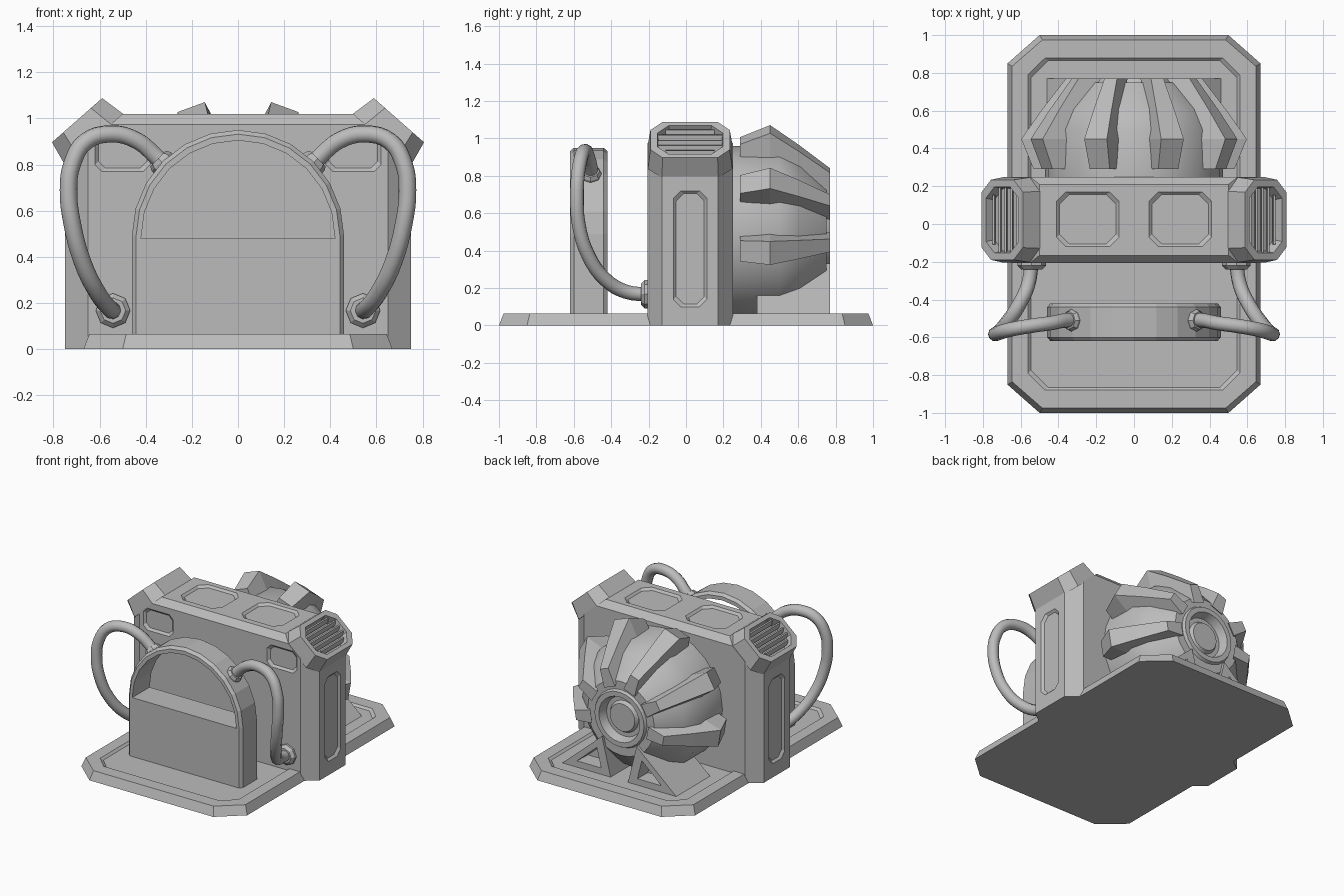
import bpy, bmesh
from math import sin, cos, pi, radians
from mathutils import Vector, Matrix

if "Cube" in bpy.data.objects:
    bpy.data.objects.remove(bpy.data.objects["Cube"])

grey = bpy.data.materials.new("plain_grey")
grey.use_nodes = True
grey.diffuse_color = (0.5, 0.5, 0.5, 1)
grey.node_tree.nodes["Principled BSDF"].inputs["Base Color"].default_value = (0.5, 0.5, 0.5, 1)


def finish(name, bm, smooth=False):
    bmesh.ops.recalc_face_normals(bm, faces=bm.faces)
    mesh = bpy.data.meshes.new(name)
    bm.to_mesh(mesh)
    bm.free()
    mesh.materials.append(grey)
    obj = bpy.data.objects.new(name, mesh)
    bpy.context.collection.objects.link(obj)
    if smooth:
        bpy.ops.object.select_all(action='DESELECT')
        obj.select_set(True)
        bpy.context.view_layer.objects.active = obj
        bpy.ops.object.shade_smooth_by_angle(angle=radians(32))
    return obj


def frame(origin, u, v):
    """Matrix whose local x, y, z axes are u, v and their normal."""
    u, v = Vector(u).normalized(), Vector(v).normalized()
    m = Matrix((u, v, u.cross(v))).transposed().to_4x4()
    m.translation = origin
    return m


def loft_bm(rings, matrix=Matrix()):
    """Join rings of equal point count and cap both ends."""
    bm = bmesh.new()
    loops = [[bm.verts.new(matrix @ Vector(p)) for p in r] for r in rings]
    n = len(loops[0])
    for a, b in zip(loops, loops[1:]):
        for i in range(n):
            j = (i + 1) % n
            bm.faces.new((a[i], a[j], b[j], b[i]))
    bm.faces.new(loops[0][::-1])
    bm.faces.new(loops[-1])
    return bm


def loft(name, rings, matrix=Matrix(), smooth=False):
    return finish(name, loft_bm(rings, matrix), smooth)


def octagon(a, b, ca, cb, h):
    """Rectangle of half sizes a, b with corners cut by ca, cb, at height h."""
    return [(x, y, h) for x, y in (
        (a - ca, -b), (a, cb - b), (a, b - cb), (a - ca, b),
        (ca - a, b), (-a, b - cb), (-a, cb - b), (ca - a, -b))]


def circle(r, h, n):
    return [(r * cos(2 * pi * i / n), r * sin(2 * pi * i / n), h) for i in range(n)]


def cut(obj, cutter):
    """Subtract the cutter, then remove it."""
    cutter.hide_render = True
    mod = obj.modifiers.new("cut", 'BOOLEAN')
    mod.operation, mod.solver, mod.object = 'DIFFERENCE', 'EXACT', cutter
    bpy.ops.object.select_all(action='DESELECT')
    obj.select_set(True)
    bpy.context.view_layer.objects.active = obj
    bpy.ops.object.modifier_apply(modifier="cut")
    bpy.data.objects.remove(cutter)


def sink_panel(obj, origin, u, v, a, b, corner, depth=0.015):
    """Sink a shallow sloped panel with clipped corners into a face."""
    rings = [octagon(a + d, b + d, corner, corner, h)
             for d, h in ((-0.015, -depth), (0.005, depth / 3))]
    cut(obj, loft("panel_cutter", rings, frame(origin, u, v)))


X, Y, Z = (1, 0, 0), (0, 1, 0), (0, 0, 1)

# Base plate
base = loft("base_plate", [octagon(0.67, 1, 0.17, 0.15, 0),
                           octagon(0.645, 0.975, 0.16, 0.14, 0.065)])
sink_panel(base, (0, 0, 0.065), X, Y, 0.56, 0.88, 0.09)

# Main body: clipped plan, then sloped shoulders and top edges
bm = loft_bm([octagon(0.75, 0.228, 0.1, 0.078, h) for h in (0, 1.02)],
             Matrix.Translation((0, 0.022, 0)))
slopes = [((s * 0.75, 0, 0.8), (s * 0.66, 0, 0.75)) for s in (1, -1)]
slopes += [((0, -0.206, 0.975), (0, -1, 0.9)), ((0, 0.25, 0.975), (0, 1, 0.9))]
for point, normal in slopes:
    cutting = bmesh.ops.bisect_plane(bm, geom=bm.verts[:] + bm.edges[:] + bm.faces[:],
                                     plane_co=point, plane_no=normal, clear_outer=True)
    bmesh.ops.holes_fill(bm, edges=[e for e in bm.edges if e.is_boundary])
body = finish("main_body", bm)
for s in (1, -1):
    sink_panel(body, (s * 0.245, 0.025, 1.02), X, Y, 0.165, 0.145, 0.05)
    sink_panel(body, (s * 0.5, -0.206, 0.85), X, Z, 0.12, 0.08, 0.03)
    sink_panel(body, (s * 0.75, 0.022, 0.41), (0, s, 0), Z, 0.09, 0.31, 0.04)

# Corner vents with slats
for s, side in ((1, "left"), (-1, "right")):
    m = frame((s * 0.625, 0.022, 0.91), (0, s, 0), (-s * 0.75, 0, 0.66))
    loft("vent_" + side, [octagon(0.226, 0.17, 0.075, 0.07, -0.01),
                          octagon(0.212, 0.145, 0.065, 0.065, 0.11),
                          octagon(0.175, 0.115, 0.06, 0.06, 0.11),
                          octagon(0.165, 0.108, 0.06, 0.06, 0.05)], m)
    for i in range(5):
        v = (i - 2) * 0.042
        half = 0.172 - max(0, abs(v) - 0.05) * 1.2
        slat = [[(u, v - 0.013, 0.07), (u, v - 0.003, 0.065),
                 (u, v + 0.017, 0.095), (u, v + 0.007, 0.1)] for u in (-half, half)]
        loft(f"vent_slat_{side}_{i + 1}", slat, m)


# Front arched pack with an open window
def arch(r, foot, spring, y, n=12):
    top = [(r * cos(pi * i / n), y, spring + r * sin(pi * i / n)) for i in range(n + 1)]
    return [(r, y, foot)] + top + [(-r, y, foot)]


pack = loft("front_pack", [arch(0.46 - d, 0.05, 0.49, y) for d, y in
                           ((0.018, -0.62), (0, -0.6), (0, -0.44), (0.018, -0.42))])
cut(pack, loft("window_cutter", [arch(0.42, 0.48, 0.485, y) for y in (-0.7, -0.35)]))

# Hoses and their collars
path = [(0.31, -0.51, 0.79), (0.36, -0.51, 0.84), (0.44, -0.525, 0.905), (0.55, -0.54, 0.933),
        (0.66, -0.56, 0.9), (0.72, -0.578, 0.8), (0.735, -0.583, 0.69), (0.72, -0.575, 0.55),
        (0.675, -0.525, 0.38), (0.61, -0.43, 0.245), (0.56, -0.32, 0.18), (0.54, -0.19, 0.165)]
for s, side in ((1, "left"), (-1, "right")):
    curve = bpy.data.curves.new("hose_" + side, 'CURVE')
    curve.dimensions = '3D'
    curve.bevel_depth, curve.bevel_resolution, curve.resolution_u = 0.038, 3, 4
    curve.use_fill_caps = True
    spline = curve.splines.new('BEZIER')
    spline.bezier_points.add(len(path) - 1)
    for bp, (x, y, z) in zip(spline.bezier_points, path):
        bp.co = (s * x, y, z)
        bp.handle_left_type = bp.handle_right_type = 'AUTO'
    curve.materials.append(grey)
    hose = bpy.data.objects.new("hose_" + side, curve)
    bpy.context.collection.objects.link(hose)
    bpy.ops.object.select_all(action='DESELECT')
    hose.select_set(True)
    bpy.context.view_layer.objects.active = hose
    bpy.ops.object.convert(target='MESH')
    bpy.ops.object.shade_smooth_by_angle(angle=radians(40))
    loft("body_collar_" + side, [circle(r, h, 8) for r, h in
                                 ((0.075, -0.01), (0.075, 0.015), (0.055, 0.035))],
         frame((s * 0.542, -0.206, 0.167), X, Z))
    loft("pack_collar_" + side, [circle(r, h, 8) for r, h in
                                 ((0.058, -0.02), (0.058, 0.012), (0.048, 0.03))],
         frame((s * 0.325, -0.51, 0.805), Y, (-s, 0, 1) if s > 0 else (-s, 0, -1)
               ) if s > 0 else frame((-0.325, -0.51, 0.805), Y, (-1, 0, -1)))

# Rear turbine dome with a recessed hub
AXIS = 0.49
loft("turbine_dome", [circle(r, h, 24) for r, h in (
    (0.47, 0.24), (0.47, 0.5), (0.41, 0.61), (0.27, 0.75), (0.21, 0.75), (0.2, 0.77),
    (0.165, 0.77), (0.145, 0.71), (0.115, 0.71), (0.1, 0.735))],
     frame((0, 0, AXIS), (-1, 0, 0), Z), smooth=True)

# Turbine fins: (distance back, inner radius, outer radius, half width)
stations = [(0.29, 0.42, 0.53, 0.075), (0.45, 0.42, 0.595, 0.085),
            (0.6, 0.36, 0.49, 0.068), (0.77, 0.23, 0.36, 0.047)]
for s, side in ((1, "left"), (-1, "right")):
    for k, angle in enumerate((20, 60, 100)):
        a = radians(angle)
        out, along = (s * sin(a), 0, cos(a)), (cos(a), 0, -s * sin(a))
        rings = [[(-w, lo, y), (w, lo, y), (0.75 * w, hi, y), (-0.75 * w, hi, y)]
                 for y, lo, hi, w in stations]
        m = Matrix((along, out, Y)).transposed().to_4x4()
        m.translation = (0, 0, AXIS)
        loft(f"turbine_fin_{side}_{k + 1}", rings, m)

# Turbine feet: triangular frames with a sunk triangular opening
for s, side in ((1, "left"), (-1, "right")):
    corners = [Vector((s * x, 0, z)) for x, z in ((0.07, 0.05), (0.46, 0.05), (0.14, 0.33))]
    centre = sum(corners, Vector()) / 3
    rings = [[centre.lerp(c, k) + Vector((0, y, 0)) for c in corners]
             for k, y in ((1, 0.38), (1, 0.77), (0.5, 0.77), (0.45, 0.66))]
    loft("turbine_foot_" + side, rings)
